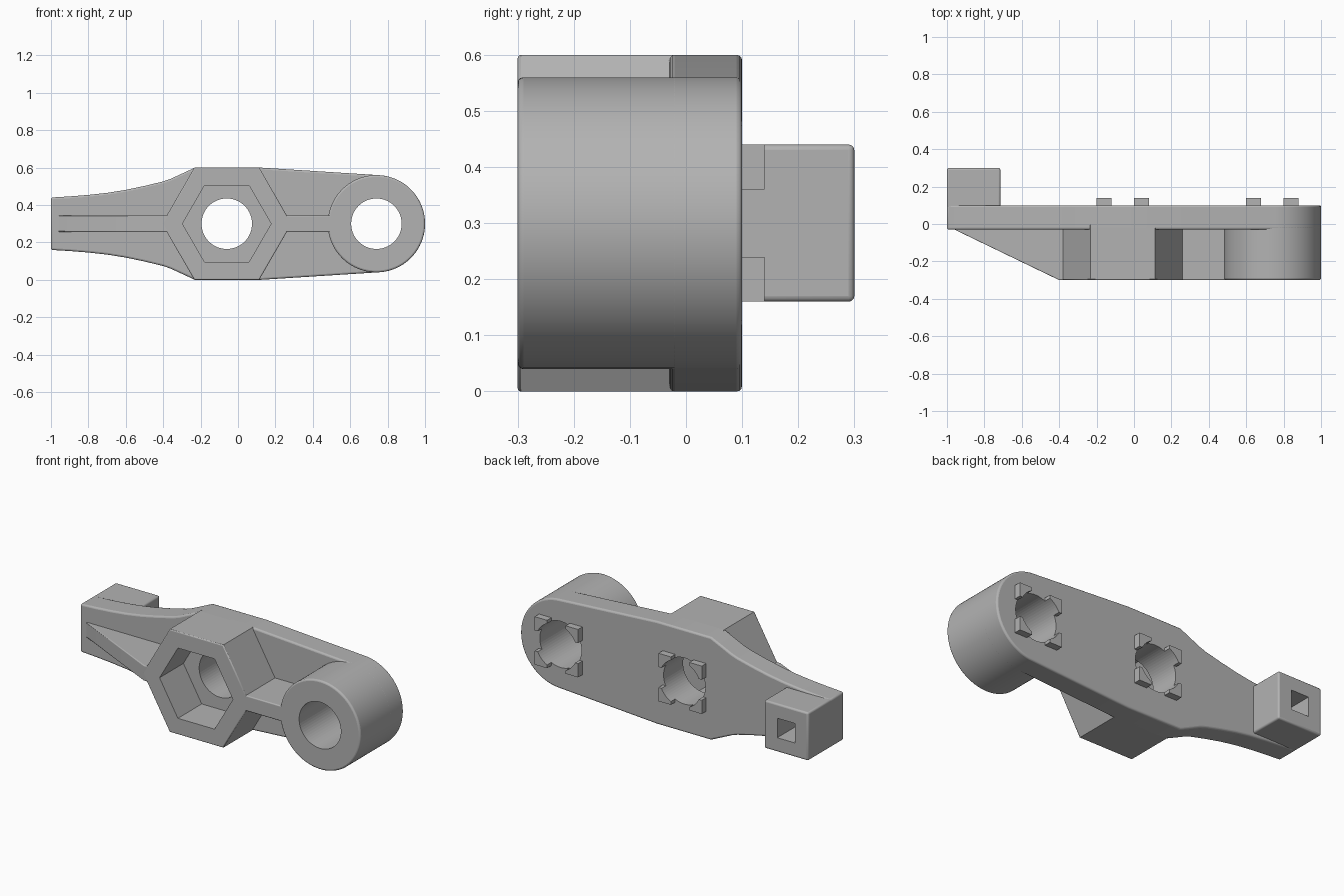
import bpy, bmesh, math
from mathutils import Vector

old = bpy.data.objects.get("Cube")
if old:
    bpy.data.objects.remove(old, do_unlink=True)

grey = bpy.data.materials.new("plain grey")
grey.use_nodes = True
GREY = (0.45, 0.45, 0.45, 1)
grey.diffuse_color = GREY
grey.node_tree.nodes["Principled BSDF"].inputs["Base Color"].default_value = GREY

MID = 0.3                      # height of the centre line
HUB_X, BOSS_X = -0.06, 0.74
HOLE_R, BOSS_R = 0.135, 0.26


def prism(name, points, start, end, axis="y"):
    """Extrude an (x, z) outline along y, or an (x, y) outline along z."""
    place = (lambda p, d: (p[0], d, p[1])) if axis == "y" else (lambda p, d: (p[0], p[1], d))
    bm = bmesh.new()
    face = bm.faces.new([bm.verts.new(place(p, start)) for p in points])
    shift = Vector(place((0, 0), end - start))
    grown = bmesh.ops.extrude_face_region(bm, geom=[face])
    bmesh.ops.translate(bm, vec=shift, verts=[v for v in grown["geom"] if isinstance(v, bmesh.types.BMVert)])
    bmesh.ops.recalc_face_normals(bm, faces=bm.faces)
    mesh = bpy.data.meshes.new(name)
    bm.to_mesh(mesh)
    bm.free()
    mesh.materials.append(grey)
    obj = bpy.data.objects.new(name, mesh)
    bpy.context.collection.objects.link(obj)
    return obj


def ring(x, radius, sides, z=MID):
    turns = [math.tau * i / sides for i in range(sides)]
    return [(x + radius * math.cos(a), z + radius * math.sin(a)) for a in turns]


def box(x0, x1, z0, z1):
    return [(x0, z0), (x1, z0), (x1, z1), (x0, z1)]


def cutter(*args):
    obj = prism(*args)
    obj.hide_render = True
    obj.hide_set(True)
    obj.display_type = "WIRE"
    return obj


def finish(obj, cutters=(), bevel=0.01):
    if bevel:
        mod = obj.modifiers.new("rounded edges", "BEVEL")
        mod.width, mod.segments = bevel, 3
        mod.limit_method, mod.angle_limit = "ANGLE", math.radians(70)
    for c in cutters:
        mod = obj.modifiers.new(c.name, "BOOLEAN")
        mod.operation, mod.solver, mod.object = "DIFFERENCE", "EXACT", c
    bpy.ops.object.select_all(action="DESELECT")
    obj.select_set(True)
    bpy.context.view_layer.objects.active = obj
    bpy.ops.object.shade_smooth_by_angle(angle=math.radians(35))


# Cutters
hub_hole = cutter("hub_hole_cutter", ring(HUB_X, HOLE_R, 64), -0.5, 0.5)
boss_hole = cutter("boss_hole_cutter", ring(BOSS_X, HOLE_R, 64), -0.5, 0.5)
pocket = cutter("hex_pocket_cutter", ring(HUB_X, 0.237, 6), -0.5, -0.08)
socket = cutter("square_socket_cutter", box(-0.915, -0.8, MID - 0.057, MID + 0.057), 0.12, 0.5)

# Back plate: upper half outline, mirrored about the centre line
upper = [(-1, 0.14), (-0.9, 0.146), (-0.8, 0.154), (-0.7, 0.165), (-0.6, 0.181),
         (-0.5, 0.202), (-0.4, 0.226), (-0.36, 0.24), (-0.23, 0.3), (0.12, 0.3)]
for i in range(32):
    a = math.radians(86) * (1 - i / 32)
    upper.append((BOSS_X + BOSS_R * math.cos(a), BOSS_R * math.sin(a)))
outline = [(x, MID + h) for x, h in upper] + [(1, MID)] + [(x, MID - h) for x, h in reversed(upper)]
finish(prism("back_plate", outline, -0.03, 0.1), [hub_hole, boss_hole, pocket])

# Hexagonal hub with pocket, and round boss
hub = prism("hex_hub", ring(HUB_X, 0.3 / math.cos(math.pi / 6), 6), -0.3, 0.0)
finish(hub, [pocket, hub_hole], 0.006)
finish(prism("round_boss", ring(BOSS_X, BOSS_R, 96), -0.3, 0.06), [boss_hole])

# Ribs on the front
rib_low, rib_high = MID - 0.045, MID + 0.045
finish(prism("straight_rib", box(0.22, 0.53, rib_low, rib_high), -0.3, 0.0), bevel=0.006)
slope = [(-0.97, -0.025), (-0.4, -0.3), (-0.33, -0.3), (-0.33, 0.0), (-0.97, 0.0)]
finish(prism("sloped_rib", slope, rib_low, rib_high, "z"), bevel=0.005)

# End block with square socket
finish(prism("end_block", box(-1, -0.715, 0.16, 0.44), 0.0, 0.3), [socket])

# Four locating tabs around each hole
for label, cx, hole in (("hub", HUB_X, hub_hole), ("boss", BOSS_X, boss_hole)):
    for side, sx in (("left", 1), ("right", -1)):
        for level, sz in (("upper", 1), ("lower", -1)):
            xs = sorted((cx + sx * 0.06, cx + sx * 0.14))
            zs = sorted((MID + sz * 0.06, MID + sz * 0.14))
            tab = prism(f"{label}_tab_{level}_{side}", box(*xs, *zs), 0.08, 0.14)
            finish(tab, [hole], 0)
